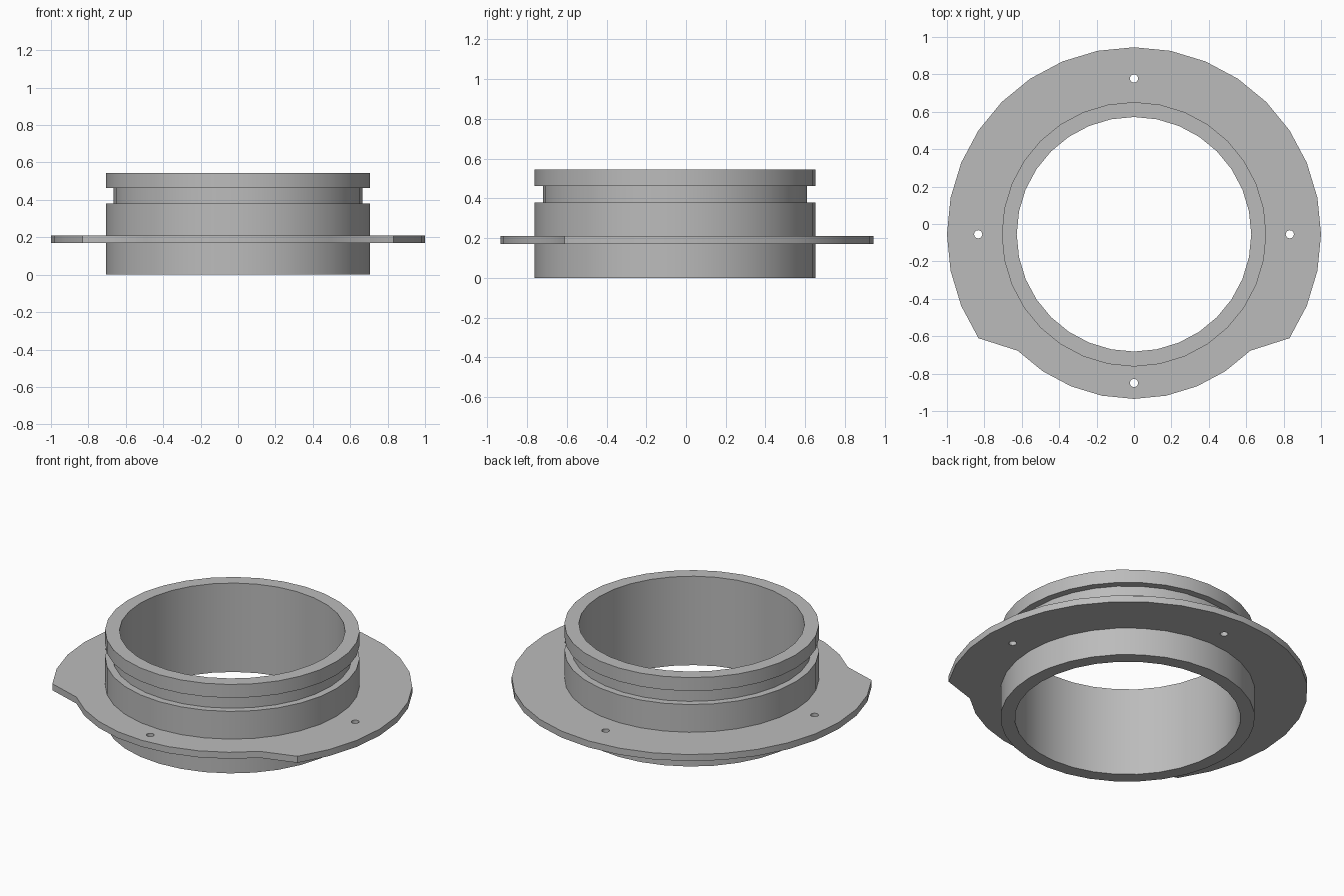
import bpy, bmesh, math
from mathutils import Vector, Matrix

cube = bpy.data.objects.get("Cube")
if cube:
    bpy.data.objects.remove(cube, do_unlink=True)

SIDES = 32
CENTRE_Y = -0.055
COLOUR = (0.5, 0.5, 0.5, 1)

grey = bpy.data.materials.new("grey plastic")
grey.use_nodes = True
grey.diffuse_color = COLOUR
grey.node_tree.nodes["Principled BSDF"].inputs["Base Color"].default_value = COLOUR


def finish(obj):
    obj.data.materials.append(grey)
    bpy.ops.object.select_all(action="DESELECT")
    obj.select_set(True)
    bpy.context.view_layer.objects.active = obj
    if obj.type == "CURVE":
        bpy.ops.object.convert(target="MESH")
    bpy.ops.object.shade_smooth_by_angle(angle=math.radians(30))


def ring(radius, sides, x=0, y=0):
    turn = 2 * math.pi / sides
    return [(x + radius * math.cos(i * turn), y + radius * math.sin(i * turn))
            for i in range(sides)]


# Collar: closed wall section with an outer groove, turned about z
INNER, OUTER, GROOVE = 0.627, 0.707, 0.665
section = [(INNER, 0), (OUTER, 0), (OUTER, 0.38), (GROOVE, 0.38),
           (GROOVE, 0.463), (OUTER, 0.463), (OUTER, 0.545), (INNER, 0.545)]
bm = bmesh.new()
verts = [bm.verts.new((r, 0, z)) for r, z in section]
edges = [bm.edges.new((v, verts[i - 1])) for i, v in enumerate(verts)]
bmesh.ops.spin(bm, geom=verts + edges, cent=(0, 0, 0), axis=(0, 0, 1),
               angle=2 * math.pi, steps=SIDES, use_merge=True)
bmesh.ops.remove_doubles(bm, verts=bm.verts, dist=0.0005)
bmesh.ops.recalc_face_normals(bm, faces=bm.faces)
mesh = bpy.data.meshes.new("collar")
bm.to_mesh(mesh)
bm.free()
collar = bpy.data.objects.new("collar", mesh)
collar.location.y = CENTRE_Y
bpy.context.collection.objects.link(collar)
finish(collar)

# Flange: wide rim that steps in to a smaller radius along the front
outline = []
for i in range(SIDES):
    a = 2 * math.pi * i / SIDES
    radius = 0.88 if math.sin(a) < -0.6 else 1.0
    outline.append((radius * math.cos(a), radius * math.sin(a)))
loops = [outline, ring(OUTER - 0.003, SIDES)]

# Screw holes
for x, y in [(0.833, 0), (-0.833, 0), (0, 0.833), (0, -0.795)]:
    loops.append(ring(0.022, 16, x, y))

curve = bpy.data.curves.new("flange", "CURVE")
curve.dimensions = "2D"
curve.fill_mode = "BOTH"
curve.extrude = 0.02
for loop in loops:
    spline = curve.splines.new("POLY")
    spline.points.add(len(loop) - 1)
    for point, (x, y) in zip(spline.points, loop):
        point.co = (x, y, 0, 1)
    spline.use_cyclic_u = True
flange = bpy.data.objects.new("flange", curve)
flange.location = (0, CENTRE_Y, 0.19)
bpy.context.collection.objects.link(flange)
finish(flange)
